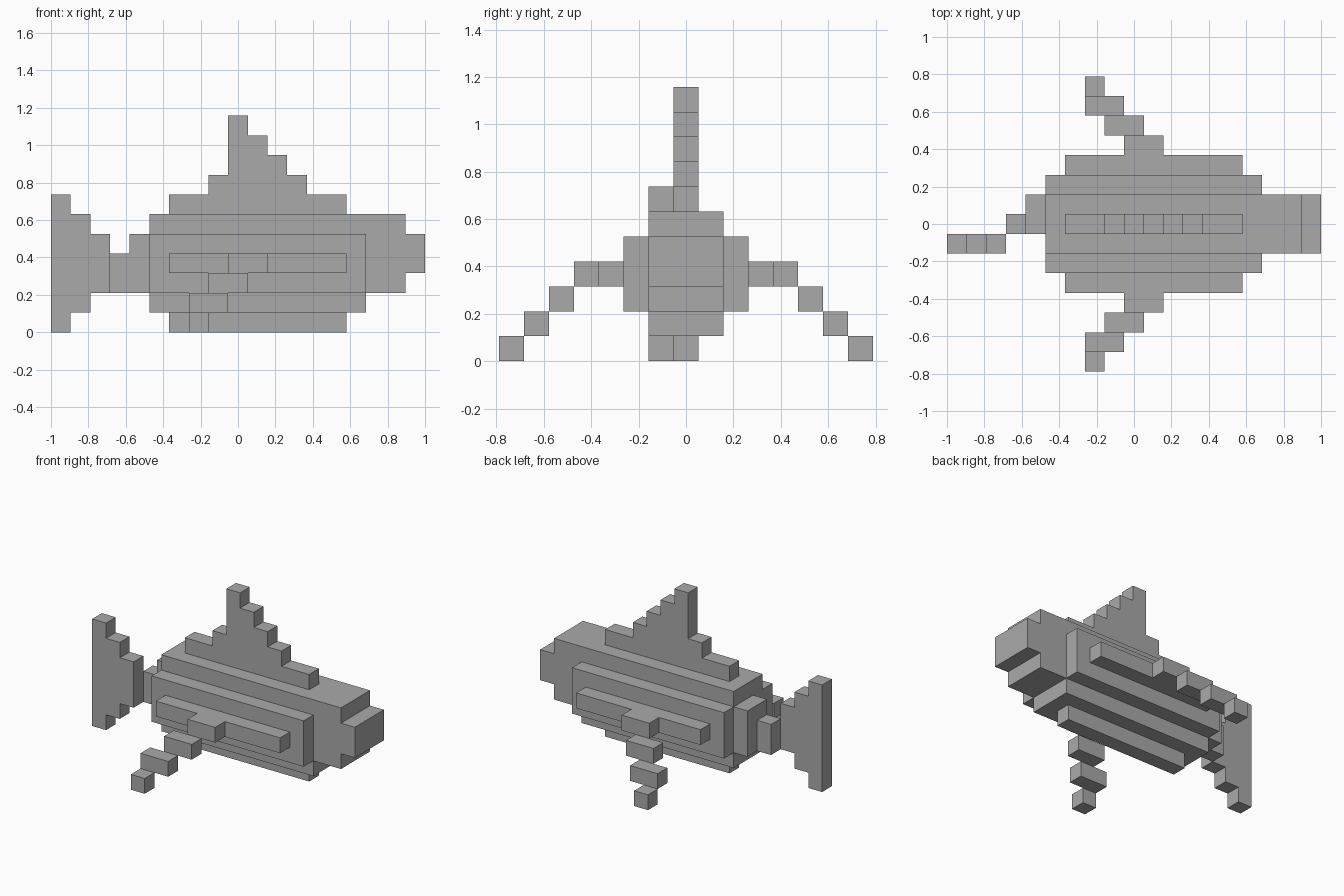
import bpy
import bmesh
from itertools import product

UNIT = 2 / 19          # edge length of one block
LENGTH = 19            # blocks along x

if "Cube" in bpy.data.objects:
    bpy.data.objects.remove(bpy.data.objects["Cube"], do_unlink=True)

grey = bpy.data.materials.new("plain_grey")
grey.use_nodes = True
grey.diffuse_color = (0.4, 0.4, 0.4, 1)
grey.node_tree.nodes["Principled BSDF"].inputs["Base Color"].default_value = grey.diffuse_color


def block_part(name, boxes, mirror=False):
    """Fuse boxes of unit blocks, given as x, y and z ranges, into one shell."""
    cells = set()
    for xs, ys, zs in boxes:
        cells.update(product(range(*xs), range(*ys), range(*zs)))
    bm = bmesh.new()
    corners = {}

    def vert(p):
        if p not in corners:
            x, y, z = p
            corners[p] = bm.verts.new(((x - LENGTH / 2) * UNIT, (y - 0.5) * UNIT, z * UNIT))
        return corners[p]

    # Keep only faces with no neighbouring block
    for cell in cells:
        for axis, side in product(range(3), (0, 1)):
            near = list(cell)
            near[axis] += 1 if side else -1
            if tuple(near) in cells:
                continue
            ring = []
            for a, b in ((0, 0), (1, 0), (1, 1), (0, 1)):
                p = list(cell)
                p[axis] += side
                p[(axis + 1) % 3] += a
                p[(axis + 2) % 3] += b
                ring.append(vert(tuple(p)))
            bm.faces.new(ring if side else ring[::-1])
    bmesh.ops.dissolve_limit(bm, angle_limit=0.01, verts=bm.verts[:], edges=bm.edges[:])
    mesh = bpy.data.meshes.new(name)
    bm.to_mesh(mesh)
    bm.free()
    mesh.materials.append(grey)
    obj = bpy.data.objects.new(name, mesh)
    bpy.context.collection.objects.link(obj)
    if mirror:
        mod = obj.modifiers.new("other_side", "MIRROR")
        mod.use_axis = (False, True, False)
        mod.use_mirror_merge = False
    return obj


MID = (0, 1)           # middle row of blocks
WIDE = (-1, 2)         # three rows of blocks

# Body: core, bulging flanks, lower step and snout
block_part("body", [
    ((5, 18), WIDE, (2, 6)),
    ((5, 16), (-2, 3), (2, 5)),
    ((5, 16), WIDE, (1, 2)),
    ((18, 19), WIDE, (3, 5)),
])
block_part("belly_keel", [((6, 15), MID, (0, 1))])

# Dorsal fin: rows stacked from the back of the body upward
dorsal_rows = [(6, 15), (8, 13), (9, 12), (9, 11), (9, 10)]
block_part("dorsal_fin", [(xs, MID, (6 + i, 7 + i)) for i, xs in enumerate(dorsal_rows)])

# Side fins: a ridge, then steps going out, down and back
block_part("side_fins", [
    ((6, 15), (3, 4), (3, 4)),
    ((9, 11), (4, 5), (3, 4)),
    ((8, 10), (5, 6), (2, 3)),
    ((7, 9), (6, 7), (1, 2)),
    ((7, 8), (7, 8), (0, 1)),
], mirror=True)

# Tail: bends sideways as it runs back from the body
block_part("tail_base", [((4, 5), (0, 2), (2, 5)), ((3, 4), MID, (2, 4))])
block_part("tail_fin", [((i, i + 1), (-1, 0), (i, 7 - i)) for i in range(3)])
